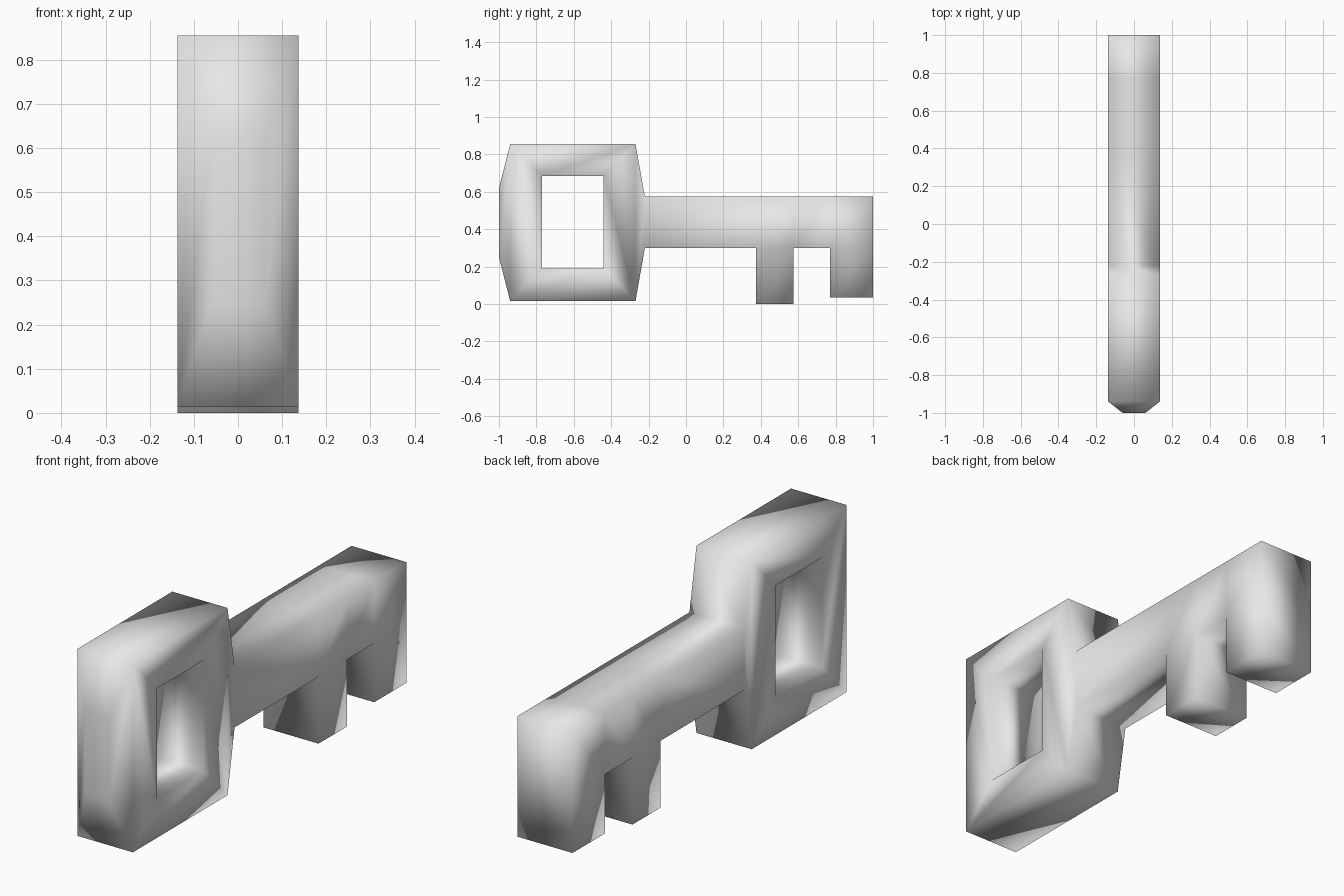
import bpy
import bmesh
from mathutils import Vector

cube = bpy.data.objects.get("Cube")
if cube:
    bpy.data.objects.remove(cube, do_unlink=True)

HALF = 0.137  # half thickness of the key


def rect(y0, y1, z0, z1):
    return [(y0, z0), (y1, z0), (y1, z1), (y0, z1)]


# Side profile as quads in (y, z): the bow is a frame around its hole
outer = rect(-0.94, -0.27, 0.015, 0.855)
hole = rect(-0.77, -0.44, 0.19, 0.685)
quads = []
for i in range(4):
    j = (i + 1) % 4
    quads.append([outer[i], outer[j], hole[j], hole[i]])

# Collar from the bow to the shaft
low, high = 0.30, 0.575
quads.append([outer[1], (-0.22, low), (-0.22, high), outer[2]])

# Shaft segments and the two teeth under them
stops = [-0.22, 0.375, 0.575, 0.77, 1.0]
for a, b in zip(stops, stops[1:]):
    quads.append(rect(a, b, low, high))
quads.append(rect(stops[1], stops[2], 0.0, low))
quads.append(rect(stops[3], stops[4], 0.035, low))

# Give the profile its thickness
bm = bmesh.new()
for quad in quads:
    bm.faces.new([bm.verts.new((-HALF, y, z)) for y, z in quad])
bmesh.ops.remove_doubles(bm, verts=bm.verts[:], dist=0.0005)
grown = bmesh.ops.extrude_face_region(bm, geom=bm.faces[:], use_keep_orig=True)
moved = [v for v in grown["geom"] if isinstance(v, bmesh.types.BMVert)]
bmesh.ops.translate(bm, verts=moved, vec=(2 * HALF, 0, 0))
bmesh.ops.recalc_face_normals(bm, faces=bm.faces[:])

# Raised, tapered panel on the front of the bow
front = min(bm.faces, key=lambda f: f.calc_center_median().y)
panel = bmesh.ops.extrude_discrete_faces(bm, faces=[front])["faces"][0]
centre = panel.calc_center_median()
for v in panel.verts:
    offset = v.co - centre
    v.co = centre + Vector((offset.x * 0.44, -0.06, offset.z * 0.44))
bmesh.ops.recalc_face_normals(bm, faces=bm.faces[:])

mesh = bpy.data.meshes.new("key")
bm.to_mesh(mesh)
bm.free()
mesh.shade_smooth()

# Single grey finish
grey = bpy.data.materials.new("light_grey")
grey.use_nodes = True
colour = (0.8, 0.8, 0.8, 1)
grey.diffuse_color = colour
grey.node_tree.nodes["Principled BSDF"].inputs["Base Color"].default_value = colour
mesh.materials.append(grey)

key = bpy.data.objects.new("key", mesh)
bpy.context.collection.objects.link(key)
